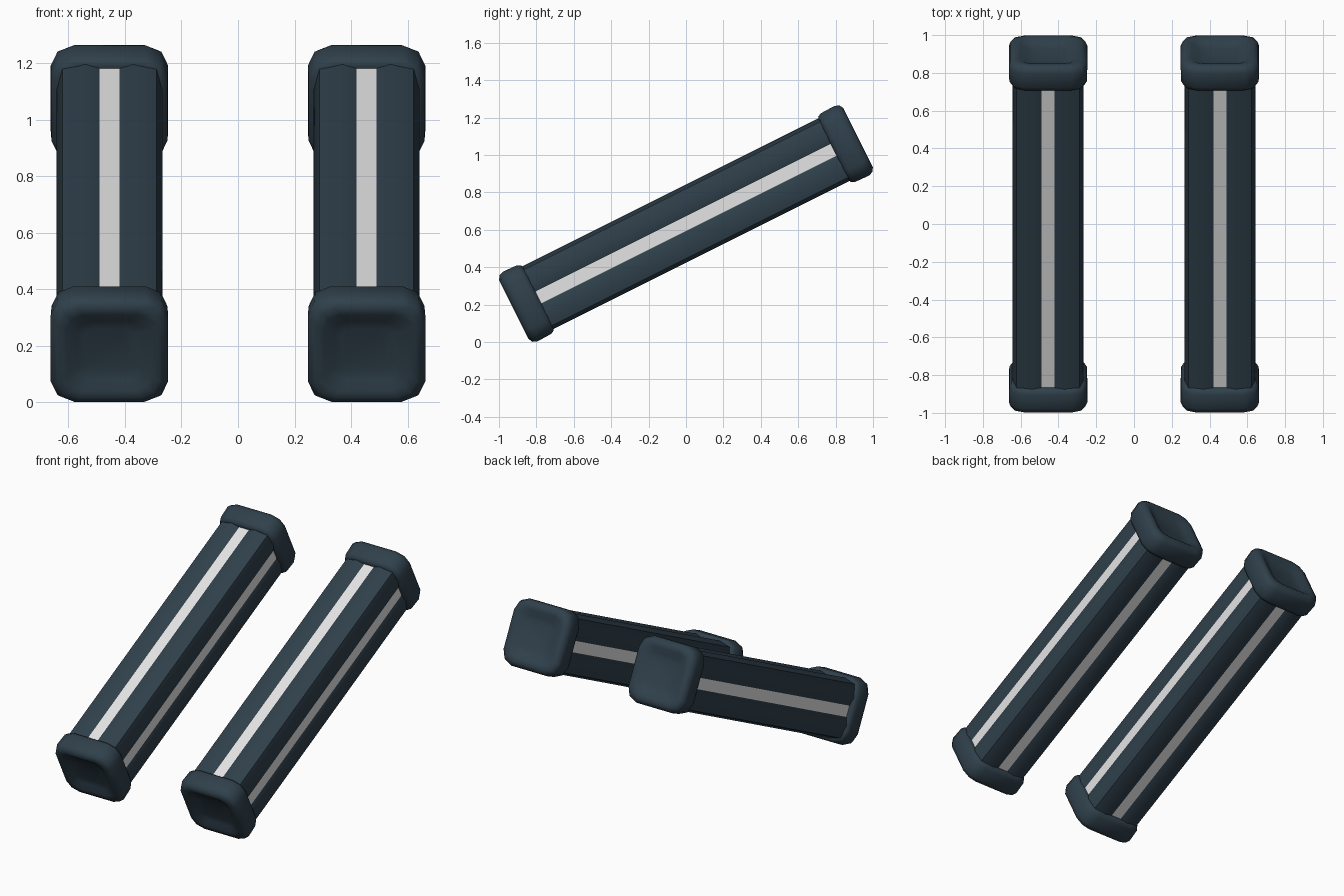
import bpy, bmesh, math
from mathutils import Matrix

if "Cube" in bpy.data.objects:
    bpy.data.objects.remove(bpy.data.objects["Cube"])


def material(name, rgb):
    m = bpy.data.materials.new(name)
    m.diffuse_color = (*rgb, 1)
    m.use_nodes = True
    m.node_tree.nodes["Principled BSDF"].inputs["Base Color"].default_value = m.diffuse_color
    return m


SLATE = material("dark slate", (0.029, 0.051, 0.070))
PALE = material("pale grey stripe", (0.78, 0.78, 0.78))
TILT = math.atan(0.5)
CENTRE_Z = 0.633


def four_sides(points):
    """Repeat a one-side profile around the four sides of a bar."""
    out = []
    for k in range(4):
        c, s = round(math.cos(k * math.pi / 2)), round(math.sin(k * math.pi / 2))
        out += [(x * c - z * s, x * s + z * c) for x, z in points]
    return out


def loft(name, rings, x, stripe_width=0):
    """Skin rings of (length, outline), then tilt and place the result."""
    bm = bmesh.new()
    loops = [[bm.verts.new((px, s, pz)) for px, pz in outline] for s, outline in rings]
    n = len(loops[0])
    for a, b in zip(loops, loops[1:]):
        for i in range(n):
            j = (i + 1) % n
            bm.faces.new((a[i], a[j], b[j], b[i]))
    bm.faces.new(loops[0])
    bm.faces.new(loops[-1])
    bmesh.ops.recalc_face_normals(bm, faces=bm.faces)
    stripes = []
    for f in bm.faces:
        c = f.calc_center_median()
        if stripe_width and len(f.verts) == 4 and min(abs(c.x), abs(c.z)) < 0.001:
            f.material_index = 1
            stripes.append(f.index)
    bm.faces.index_update()
    stripes = [f.index for f in bm.faces if f.material_index == 1]
    bm.transform(Matrix.Translation((x, 0, CENTRE_Z)) @ Matrix.Rotation(TILT, 4, 'X'))
    me = bpy.data.meshes.new(name)
    bm.to_mesh(me)
    bm.free()
    me.materials.append(SLATE)
    me.materials.append(PALE)
    ob = bpy.data.objects.new(name, me)
    bpy.context.collection.objects.link(ob)
    bpy.ops.object.select_all(action='DESELECT')
    ob.select_set(True)
    bpy.context.view_layer.objects.active = ob
    bpy.ops.object.shade_smooth_by_angle(angle=math.radians(50))
    for i in stripes:
        me.polygons[i].use_smooth = False
    return ob


# Bar section: shallow striped channel on every side, rounded corners
BAR = four_sides([(0.187, -0.085), (0.172, -0.035), (0.172, 0.035),
                  (0.187, 0.085), (0.167, 0.167)])
# Cap section with unit half width
CAP = four_sides([(1, -0.62), (1, 0.62), (0.885, 0.885)])
# Cap along its length: (distance from middle, half width), ending in a dish
CAP_STEPS = [(0.883, 0.180), (0.888, 0.195), (0.908, 0.205), (0.99, 0.208),
             (1.017, 0.198), (1.029, 0.175), (1.024, 0.150),
             (1.005, 0.115), (0.998, 0.085)]

for side, x in (("left", -0.455), ("right", 0.455)):
    # Striped bar
    loft(side + "_bar", [(-0.9, BAR), (0.9, BAR)], x, 0.07)
    # Dished caps at both ends
    for end, sign in (("lower", -1), ("upper", 1)):
        rings = [(sign * s, [(px * r, pz * r) for px, pz in CAP]) for s, r in CAP_STEPS]
        loft(f"{side}_{end}_cap", rings, x)
